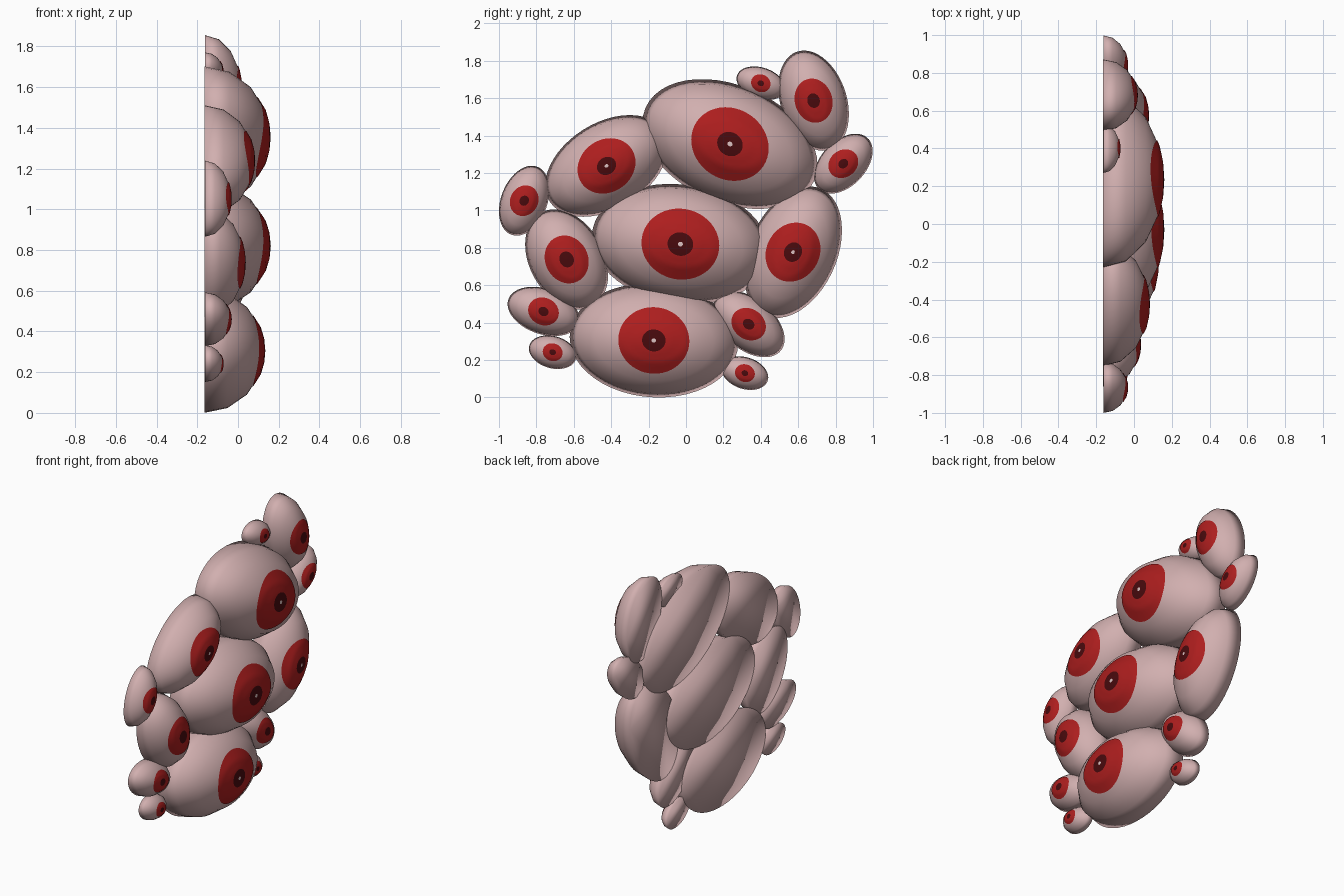
import bpy, bmesh, math

if "Cube" in bpy.data.objects:
    bpy.data.objects.remove(bpy.data.objects["Cube"])

BACK = -0.163   # plane of the flat backs
SEG = 48


def material(name, rgb):
    m = bpy.data.materials.new(name)
    m.diffuse_color = (*rgb, 1)
    m.use_nodes = True
    m.node_tree.nodes["Principled BSDF"].inputs["Base Color"].default_value = m.diffuse_color
    return m


FLESH = material("pale pink flesh", (0.64, 0.43, 0.43))
IRIS = material("red iris", (0.42, 0.013, 0.013))
PUPIL = material("dark pupil", (0.065, 0.003, 0.004))
GLINT = material("pale glint", (0.72, 0.55, 0.55))

# Dome profile: rings 22.5 degrees apart, with one extra near the pole
PROFILE = [(math.sin(math.radians(a)), math.cos(math.radians(a)))
           for a in (0, 11.25, 22.5, 45, 67.5, 90)]


def dome_height(r):
    """Height of the faceted dome at normalised radius r."""
    for (r0, h0), (r1, h1) in zip(PROFILE, PROFILE[1:]):
        if r <= r1:
            return h0 + (h1 - h0) * (r - r0) / (r1 - r0)
    return 0.0


def radial_mesh(name, radii, point, mats, pick, closed=False):
    """Disc of rings around a centre; point(r, angle) gives positions."""
    bm = bmesh.new()
    centre = bm.verts.new(point(0, 0))
    inner = None
    for k, r in enumerate(radii):
        ring = [bm.verts.new(point(r, 2 * math.pi * i / SEG)) for i in range(SEG)]
        for i in range(SEG):
            j = (i + 1) % SEG
            if inner is None:
                f = bm.faces.new((centre, ring[i], ring[j]))
            else:
                f = bm.faces.new((inner[i], ring[i], ring[j], inner[j]))
            f.smooth = True
            f.material_index = pick(k)
        inner = ring
    if closed:   # flat back, shaded smoothly round the rim
        bm.faces.new(inner[::-1]).smooth = True
    me = bpy.data.meshes.new(name)
    bm.to_mesh(me)
    bm.free()
    for m in mats:
        me.materials.append(m)
    bpy.context.collection.objects.link(bpy.data.objects.new(name, me))


def eye(n, cy, cz, ry, rz, tilt, depth, iy, iz):
    phi = math.asin(tilt)
    back = BACK + 0.0004 * (n - 7)   # small steps so overlapping backs stay clean

    # Flat-backed eyeball dome, a sheared ellipse in plan
    def shell(r, a):
        return (back + depth * dome_height(r),
                cy + r * ry * math.cos(a), cz + r * rz * math.sin(a + phi))

    radial_mesh(f"eyeball_{n}", [p[0] for p in PROFILE[1:]], shell,
                [FLESH], lambda k: 0, closed=True)

    # Iris, pupil and glint as a thin plate following the dome
    def plate(r, a):
        y, z = r * iy * math.cos(a), r * iz * math.sin(a + phi * 0.35)
        u = y / ry
        v = (z / rz - u * math.sin(phi)) / math.cos(phi)
        return (back + 0.004 + depth * dome_height(math.hypot(u, v)), cy + y, cz + z)

    radii = [0.065, 0.2, 0.33, 0.45, 0.55, 0.64, 0.73, 0.82, 0.91, 1.0]
    big = iy > 0.14
    radial_mesh(f"iris_{n}", radii, plate, [IRIS, PUPIL, GLINT],
                lambda k: (2 if big else 1) if k == 0 else (1 if k < 3 else 0))


# centre y, z, half width, half height, tilt, depth, iris half width, half height
EYES = [
    (0.235, 1.355, 0.468, 0.347, -0.32, 0.322, 0.207, 0.197),
    (-0.03, 0.82, 0.473, 0.322, -0.12, 0.322, 0.208, 0.19),
    (-0.172, 0.305, 0.45, 0.305, -0.06, 0.295, 0.19, 0.178),
    (-0.425, 1.238, 0.328, 0.272, 0.38, 0.245, 0.155, 0.148),
    (-0.638, 0.738, 0.222, 0.268, -0.30, 0.198, 0.118, 0.128),
    (0.572, 0.777, 0.262, 0.352, 0.33, 0.24, 0.147, 0.158),
    (0.682, 1.587, 0.189, 0.268, -0.27, 0.18, 0.102, 0.118),
    (0.841, 1.25, 0.157, 0.160, 0.42, 0.128, 0.08, 0.077),
    (0.40, 1.68, 0.13, 0.09, -0.28, 0.087, 0.052, 0.048),
    (-0.865, 1.052, 0.135, 0.187, 0.30, 0.127, 0.077, 0.082),
    (-0.762, 0.46, 0.192, 0.132, -0.30, 0.127, 0.082, 0.075),
    (-0.713, 0.242, 0.127, 0.09, -0.22, 0.087, 0.053, 0.048),
    (0.335, 0.392, 0.192, 0.177, -0.45, 0.15, 0.092, 0.087),
    (0.315, 0.13, 0.125, 0.09, -0.25, 0.088, 0.053, 0.048),
]
for n, e in enumerate(EYES, 1):
    eye(n, *e)
